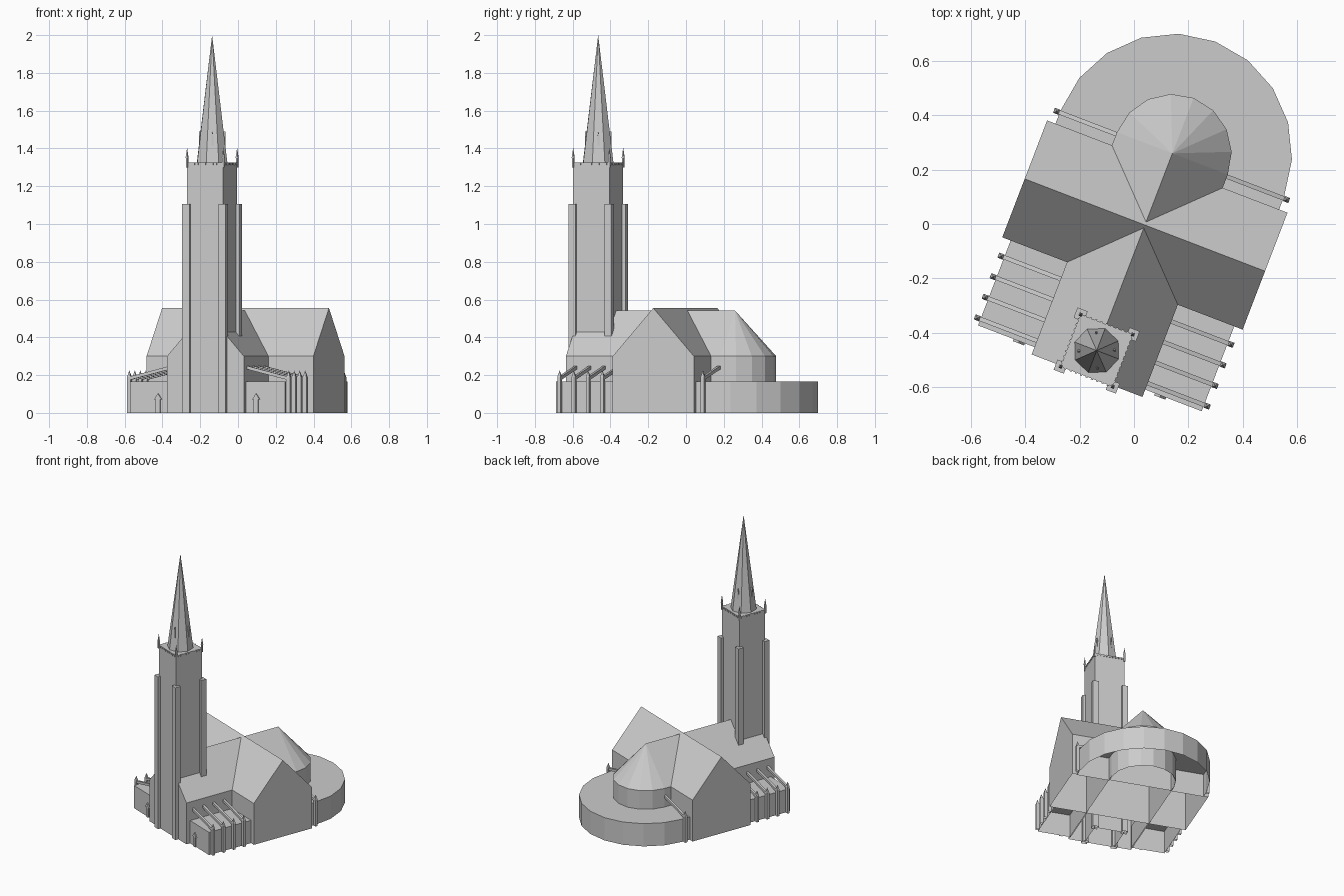
import bpy, bmesh
from math import sin, cos, pi, radians
from mathutils import Matrix, Vector

cube = bpy.data.objects.get("Cube")
if cube:
    bpy.data.objects.remove(cube)

# One plain stone colour
stone = bpy.data.materials.new("grey stone")
stone.use_nodes = True
stone.diffuse_color = (0.6, 0.6, 0.6, 1)
stone.node_tree.nodes["Principled BSDF"].inputs["Base Color"].default_value = (0.6, 0.6, 0.6, 1)

# The church stands turned on its plot
PLACE = Matrix.Translation((0.036, -0.014, 0)) @ Matrix.Rotation(radians(-21), 4, "Z")

NAVE_W, AISLE_W = 0.218, 0.44
EAVE, RIDGE, AISLE_H = 0.30, 0.542, 0.165
FRONT, APSE_Y = -0.582, 0.293
TOWER_Y, TOWER_W, TOWER_H = -0.483, 0.1025, 1.325


def sweep(bm, points, vector):
    """Extrude a flat outline along a vector into a solid."""
    face = bm.faces.new([bm.verts.new(p) for p in points])
    new = bmesh.ops.extrude_face_region(bm, geom=[face], use_keep_orig=True)["geom"]
    verts = [g for g in new if isinstance(g, bmesh.types.BMVert)]
    bmesh.ops.translate(bm, verts=verts, vec=Vector(vector))


def box(bm, x, y, half_x, half_y, z0, z1):
    corners = [(-1, -1), (1, -1), (1, 1), (-1, 1)]
    sweep(bm, [(x + a * half_x, y + b * half_y, z0) for a, b in corners], (0, 0, z1 - z0))


def spike(bm, x, y, radius, z0, z1, sides=4, turn=pi / 4):
    """Pointed pyramid."""
    m = Matrix.Translation((x, y, (z0 + z1) / 2)) @ Matrix.Rotation(turn, 4, "Z")
    bmesh.ops.create_cone(bm, cap_ends=True, segments=sides, radius1=radius,
                          radius2=0, depth=z1 - z0, matrix=m)


def arc(radius, steps):
    return [(radius * cos(pi * i / steps), APSE_Y + radius * sin(pi * i / steps))
            for i in range(steps + 1)]


def finish(name, bm):
    bmesh.ops.recalc_face_normals(bm, faces=bm.faces)
    # Parts that reach the ground are open underneath
    base = [f for f in bm.faces if all(abs(v.co.z) < 1e-5 for v in f.verts)]
    bmesh.ops.delete(bm, geom=base, context="FACES_ONLY")
    bm.transform(PLACE)
    mesh = bpy.data.meshes.new(name)
    bm.to_mesh(mesh)
    bm.free()
    mesh.materials.append(stone)
    obj = bpy.data.objects.new(name, mesh)
    bpy.context.collection.objects.link(obj)
    return obj


def gable(half, ridge):
    return [(-half, 0), (half, 0), (half, EAVE), (0, ridge), (-half, EAVE)]


# Nave and choir under one long roof
bm = bmesh.new()
sweep(bm, [(a, FRONT, z) for a, z in gable(NAVE_W, RIDGE)], (0, APSE_Y - FRONT, 0))
bm.normal_update()
back = [f for f in bm.faces if all(abs(v.co.y - APSE_Y) < 1e-5 for v in f.verts)]
bmesh.ops.delete(bm, geom=back, context="FACES_ONLY")
finish("nave", bm)

# Transept
bm = bmesh.new()
sweep(bm, [(-0.473, 0.011 + a, z) for a, z in gable(0.23, 0.555)], (0.946, 0, 0))
finish("transept", bm)

# Rounded apse wall and half-cone roof
bm = bmesh.new()
low = [bm.verts.new((x, y, 0)) for x, y in arc(NAVE_W, 8)]
top = [bm.verts.new((x, y, EAVE)) for x, y in arc(NAVE_W, 8)]
peak = bm.verts.new((0, APSE_Y, RIDGE))
for i in range(8):
    bm.faces.new((low[i], low[i + 1], top[i + 1], top[i]))
    bm.faces.new((top[i], top[i + 1], peak))
finish("apse", bm)

# Ambulatory wrapped round the apse
bm = bmesh.new()
inner = NAVE_W - 0.004
plan = [(AISLE_W, 0.235)] + arc(AISLE_W, 10) + [(-AISLE_W, 0.235), (-inner, 0.235)]
plan += arc(inner, 8)[::-1] + [(inner, 0.235)]
sweep(bm, [(x, y, 0) for x, y in plan], (0, 0, AISLE_H))
finish("ambulatory", bm)

for side, name in ((-1, "right"), (1, "left")):
    # Flat-roofed aisle
    bm = bmesh.new()
    box(bm, side * 0.326, -0.385, 0.114, 0.168, 0, AISLE_H)
    finish(name + "_aisle", bm)

    # Piers with pinnacles and sloping flying buttresses
    bm = bmesh.new()
    for y in [-0.285 - 0.081 * i for i in range(4)] + [0.285]:
        x = side * 0.452
        box(bm, x, y, 0.011, 0.009, 0, 0.19)
        spike(bm, x, y, 0.014, 0.19, 0.225)
        x0, x1 = side * 0.445, side * 0.214
        sweep(bm, [(x0, y - 0.008, 0.175), (x1, y - 0.008, 0.232),
                   (x1, y - 0.008, 0.25), (x0, y - 0.008, 0.193)], (0, 0.016, 0))
    finish(name + "_buttresses", bm)

    # Narrow aisle door with a pointed gable
    bm = bmesh.new()
    x, y = side * 0.278, -0.557
    box(bm, x, y, 0.012, 0.004, 0, 0.07)
    sweep(bm, [(x - 0.022, y - 0.004, 0.07), (x + 0.022, y - 0.004, 0.07),
               (x, y - 0.004, 0.103)], (0, 0.008, 0))
    finish(name + "_door", bm)

# Tower shaft
bm = bmesh.new()
box(bm, 0, TOWER_Y, TOWER_W, TOWER_W, 0, TOWER_H)
finish("tower", bm)

# Corner piers and pinnacles of the tower
piers, pinnacles = bmesh.new(), bmesh.new()
for a in (-1, 1):
    for b in (-1, 1):
        x, y = a * TOWER_W, TOWER_Y + b * TOWER_W
        box(piers, x, y, 0.02, 0.02, 0, 1.105)
        box(pinnacles, x, y, 0.005, 0.005, 1.3, 1.35)
        spike(pinnacles, x, y, 0.009, 1.35, 1.405)
finish("tower_piers", piers)
finish("tower_pinnacles", pinnacles)

# Small corbels beneath the tower edge
bm = bmesh.new()
for i in range(-4, 5):
    for s in (-1, 1):
        t = i * 0.021
        box(bm, t, TOWER_Y + s * TOWER_W, 0.004, 0.004, 1.312, TOWER_H)
        box(bm, s * TOWER_W, TOWER_Y + t, 0.004, 0.004, 1.312, TOWER_H)
finish("tower_corbels", bm)

# Eight-sided spire
bm = bmesh.new()
spike(bm, 0, TOWER_Y, 0.0865, TOWER_H, 2.0, sides=8, turn=0)
finish("spire", bm)

# Narrow gabled dormers on alternate spire faces
bm = bmesh.new()
for k in range(4):
    d = bmesh.new()
    sweep(d, [(0.05, -0.005, 1.415), (0.05, 0.005, 1.415), (0.05, 0.005, 1.465),
              (0.05, 0, 1.49), (0.05, -0.005, 1.465)], (0.02, 0, 0))
    d.transform(Matrix.Translation((0, TOWER_Y, 0)) @ Matrix.Rotation(pi / 8 + k * pi / 2, 4, "Z"))
    part = bpy.data.meshes.new("dormer")
    d.to_mesh(part)
    d.free()
    bm.from_mesh(part)
    bpy.data.meshes.remove(part)
finish("spire_dormers", bm)
